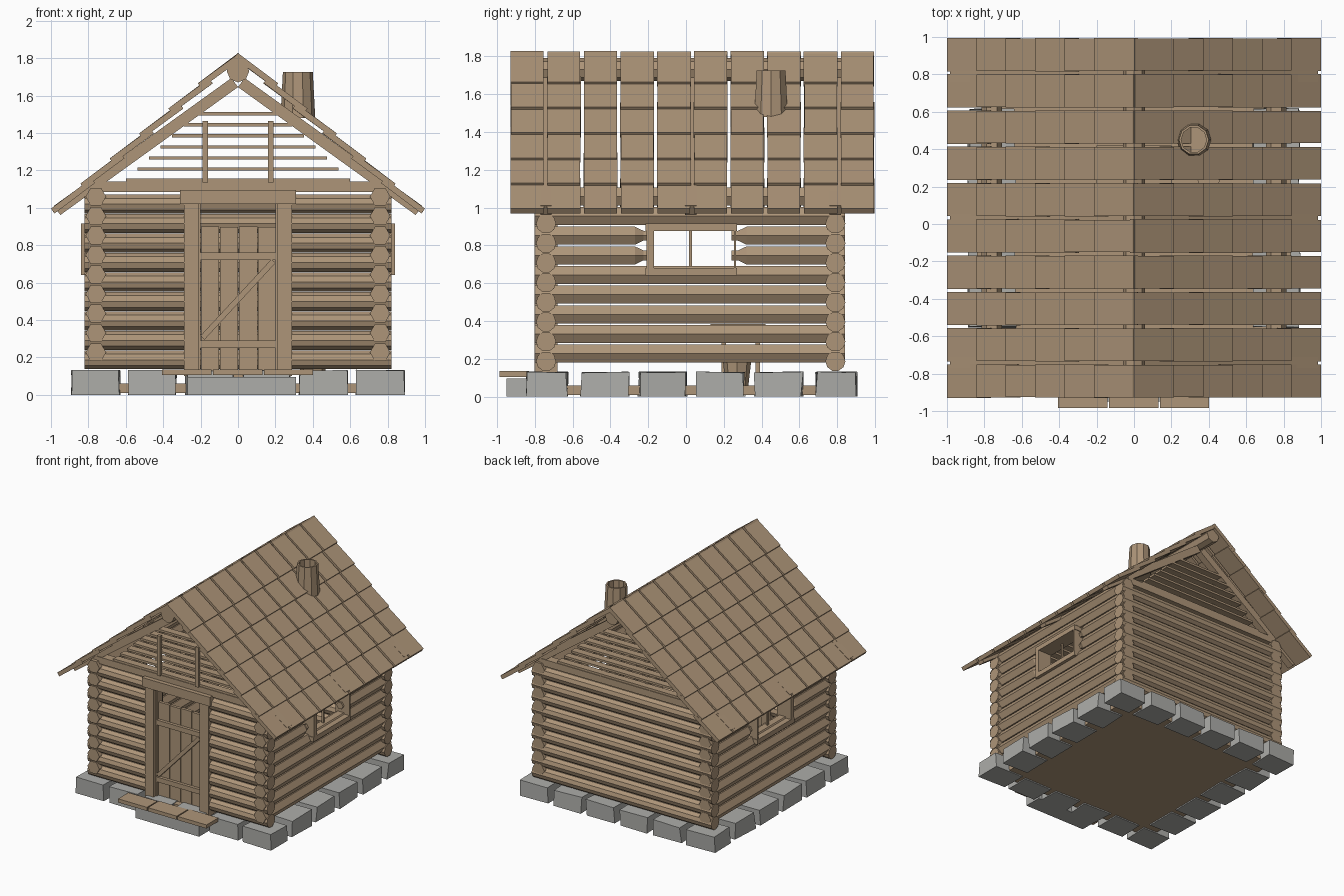
import bpy, bmesh, math, random
from mathutils import Matrix, Vector

random.seed(4)
if "Cube" in bpy.data.objects:
    bpy.data.objects.remove(bpy.data.objects["Cube"], do_unlink=True)


def material(name, rgb):
    m = bpy.data.materials.new(name)
    m.use_nodes = True
    col = (*rgb, 1)
    m.diffuse_color = col
    m.node_tree.nodes["Principled BSDF"].inputs["Base Color"].default_value = col
    return m


WOOD = material("weathered wood", (0.42, 0.30, 0.19))
STONE = material("grey stone", (0.42, 0.42, 0.40))


def finish(name, bm, mat=WOOD):
    bmesh.ops.recalc_face_normals(bm, faces=bm.faces)
    me = bpy.data.meshes.new(name)
    bm.to_mesh(me)
    bm.free()
    me.materials.append(mat)
    ob = bpy.data.objects.new(name, me)
    bpy.context.collection.objects.link(ob)
    return ob


def block(bm, center, size, rot=None):
    m = Matrix.Translation(center) @ (rot or Matrix()) @ Matrix.Diagonal((*size, 1))
    return bmesh.ops.create_cube(bm, size=1, matrix=m)["verts"]


def span(bm, x, y, z):
    """Box from three (low, high) ranges."""
    lo, hi = Vector((x[0], y[0], z[0])), Vector((x[1], y[1], z[1]))
    return block(bm, (lo + hi) / 2, hi - lo)


def log(bm, axis, a, b, stations, sides):
    """Log along x or y; a, b fix the other two coordinates; stations = (position, radius)."""
    rings = []
    for t, r in stations:
        ring = []
        for i in range(sides):
            w = math.tau * i / sides
            u, v = a + r * math.cos(w), b + r * math.sin(w)
            ring.append(bm.verts.new((t, u, v) if axis == "x" else (u, t, v)))
        rings.append(ring)
    for p, q in zip(rings, rings[1:]):
        for i in range(sides):
            j = (i + 1) % sides
            bm.faces.new((p[i], p[j], q[j], q[i]))
    bm.faces.new(rings[0])
    bm.faces.new(rings[-1])


FRONT, BACK, MID, SIDE = -0.74, 0.79, 0.025, 0.76
STEP, COURSES = 0.104, 9

# Front and back walls, the front one split by the doorway
front, back = bmesh.new(), bmesh.new()
for i in range(COURSES):
    z = 0.187 + STEP * i
    log(back, "x", BACK, z, [(-0.82, 0.053), (0.82, 0.053)], 10)
    for s in (-1, 1):
        log(front, "x", FRONT, z, [(s * 0.27, 0.053), (s * 0.82, 0.053)], 10)
finish("front_wall_logs", front)
finish("back_wall_logs", back)

# Side walls, with two courses tapering off at the window
for s, label in ((1, "left"), (-1, "right")):
    bm = bmesh.new()
    for i in range(COURSES):
        z, r = 0.227 + STEP * i, 0.055
        if i in (5, 6):
            log(bm, "y", s * SIDE, z, [(-0.8, r), (-0.27, r), (-0.225, 0.03), (-0.19, 0.03)], 6)
            log(bm, "y", s * SIDE, z, [(0.84, r), (0.32, r), (0.275, 0.03), (0.24, 0.03)], 6)
        else:
            log(bm, "y", s * SIDE, z, [(-0.8, r), (0.84, r)], 6)
    finish(label + "_wall_logs", bm)

    # Window frame
    bm = bmesh.new()
    xr = sorted((s * 0.71, s * 0.84))
    for z in ((0.64, 0.68), (0.875, 0.915)):
        span(bm, xr, (-0.215, 0.27), z)
    for y in ((-0.21, -0.17), (0.255, 0.265)):
        span(bm, xr, y, (0.65, 0.9))
    block(bm, (s * SIDE, MID, 0.78), (0.015, 0.016, 0.2))
    finish(label + "_window_frame", bm)

# Foundation stones around the edge, slightly irregular
bm = bmesh.new()
N = 6
for i in range(N):
    for j in range(N):
        if i not in (0, N - 1) and j not in (0, N - 1):
            continue
        x, y = -0.76 + 1.52 * i / (N - 1), -0.735 + 1.53 * j / (N - 1)
        wide = 0.21 if j in (0, N - 1) else 0.25
        for v in block(bm, (x, y, 0.067), (0.25, wide, 0.134)):
            v.co.x += random.uniform(-0.008, 0.008)
            v.co.y += random.uniform(-0.008, 0.008)
            if v.co.z > 0.06:
                v.co.z -= random.uniform(0, 0.008)
finish("foundation_stones", bm, STONE)
bm = bmesh.new()
span(bm, (-0.27, 0.31), (-0.95, -0.8), (0, 0.095))
finish("step_stone", bm, STONE)

bm = bmesh.new()
span(bm, (-0.76, 0.76), (-0.73, 0.79), (0.01, 0.06))
finish("floor", bm)

# Step planks
bm = bmesh.new()
for k in (-1, 0, 1):
    span(bm, (k * 0.272 - 0.133, k * 0.272 + 0.13), (-0.985, -0.84 + 0.01 * k), (0.105, 0.135))
finish("step_planks", bm)

# Door frame
bm = bmesh.new()
for s in (-1, 1):
    span(bm, sorted((s * 0.21, s * 0.29)), (-0.8, -0.68), (0.1, 1.02))
    span(bm, sorted((s * 0.2, s * 0.23)), (-0.77, -0.7), (0.1, 1.02))
span(bm, (-0.31, 0.31), (-0.81, -0.68), (1.02, 1.095))
span(bm, (-0.2, 0.2), (-0.8, -0.68), (0.085, 0.125))
finish("door_frame", bm)

# Door of four planks with rails and a brace
bm = bmesh.new()
for k in range(4):
    x = -0.15 + 0.102 * k
    span(bm, (x - 0.049, x + 0.049), (-0.75, -0.725), (0.125, 0.9 - 0.004 * (k % 2)))
for z in (0.27, 0.74):
    span(bm, (-0.2, 0.2), (-0.775, -0.75), (z - 0.02, z + 0.02))
brace = Vector((0.38, 0, 0.41))
tilt = Matrix.Rotation(-math.atan2(brace.z, brace.x), 4, "Y")
block(bm, (0, -0.765, 0.51), (brace.length, 0.025, 0.03), tilt)
finish("door", bm)

# Gables: tie beam, slats and two studs
for y, d, label in ((FRONT, -1, "front"), (BACK, 1, "back")):
    bm = bmesh.new()
    block(bm, (0, y, 1.112), (1.5, 0.07, 0.055))
    for k in range(7):
        block(bm, (0, y, 1.148 + 0.059 * k), (2 * (0.6 - 0.062 * k), 0.06, 0.018))
    for s in (-1, 1):
        block(bm, (s * 0.175, y - 0.035, 1.3), (0.028, 0.025, 0.33))
    finish(label + "_gable", bm)

# Rafters and ridge log
RAFTER = math.atan(0.72)
bm = bmesh.new()
for y in (FRONT, MID, BACK):
    for s in (-1, 1):
        rot = Matrix.Rotation(s * RAFTER, 4, "Y")
        mid = Vector((s * 0.475, y, 1.645 - 0.72 * 0.475))
        up = Vector((s * math.sin(RAFTER), 0, math.cos(RAFTER)))
        block(bm, mid + up * 0.03, (0.95 / math.cos(RAFTER), 0.06, 0.06), rot)
finish("rafters", bm)
bm = bmesh.new()
log(bm, "y", 0, 1.73, [(-0.92, 0.06), (0.97, 0.06)], 8)
finish("ridge_log", bm)

# Lapped roof boards in ten columns on each slope
ROWS, COLS, PITCH = 6, 10, 0.194
for s, label in ((1, "left"), (-1, "right")):
    bm = bmesh.new()
    for c in range(COLS):
        y = -0.84 + PITCH * c
        for k in range(ROWS):
            ang = math.radians(36.5) + random.uniform(-0.008, 0.008)
            length, thick = 0.27, 0.032
            butt = Vector((s * (1 - 0.157 * (ROWS - 1 - k)), y, 1.665 - 0.134 * k))
            along = Vector((-s * math.cos(ang), 0, math.sin(ang)))
            up = Vector((s * math.sin(ang), 0, math.cos(ang)))
            center = butt + along * length / 2 - up * thick / 2
            width = 0.18 - random.uniform(0, 0.008)
            block(bm, center, (length, width, thick), Matrix.Rotation(s * ang, 4, "Y"))
    finish(label + "_roof_boards", bm)

# Hollow chimney with a floor inside
bm = bmesh.new()
SIDES = 10
rings = []
for r, z in ((0.093, 1.48), (0.08, 1.725), (0.068, 1.725), (0.068, 1.58)):
    rings.append([bm.verts.new((0.32 + r * math.cos(math.tau * i / SIDES),
                                0.45 + r * math.sin(math.tau * i / SIDES), z)) for i in range(SIDES)])
for p, q in zip(rings, rings[1:]):
    for i in range(SIDES):
        j = (i + 1) % SIDES
        bm.faces.new((p[i], p[j], q[j], q[i]))
bm.faces.new(rings[0])
bm.faces.new(rings[-1])
finish("chimney", bm)

# Table and stool inside
bm = bmesh.new()
span(bm, (-0.2, 0.2), (0.13, 0.42), (0.365, 0.385))
for x in (-0.16, 0.16):
    for y in (0.2, 0.38):
        block(bm, (x, y, 0.215), (0.025, 0.025, 0.31))
finish("table", bm)
bm = bmesh.new()
bmesh.ops.create_cone(bm, cap_ends=True, segments=8, radius1=0.06, radius2=0.075, depth=0.13,
                      matrix=Matrix.Translation((0.4, 0.27, 0.125)))
finish("stool", bm)
